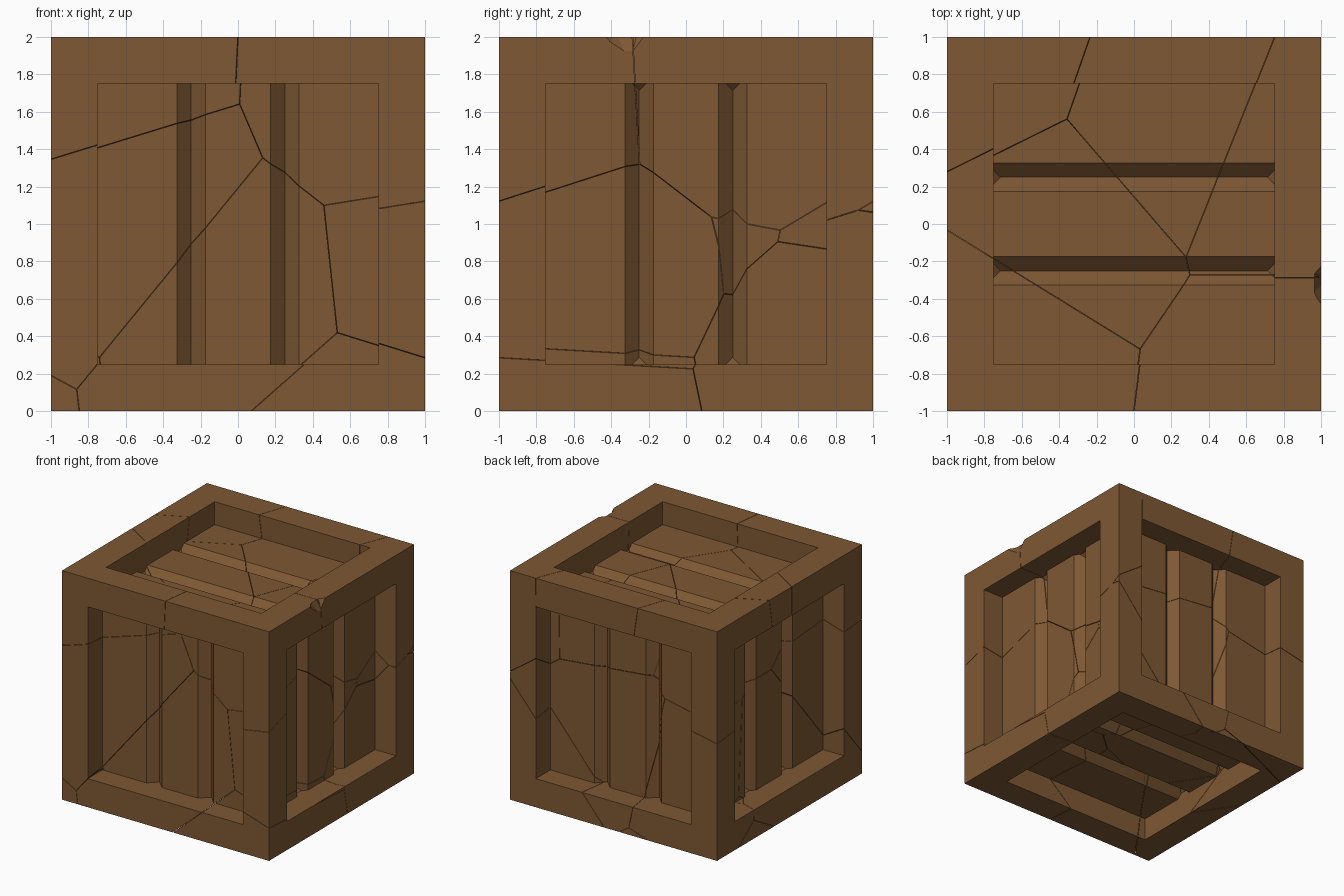
import bpy, bmesh
from math import pi
from mathutils import Vector, Matrix

if "Cube" in bpy.data.objects:
    bpy.data.objects.remove(bpy.data.objects["Cube"])

wood = bpy.data.materials.new("wood")
wood.diffuse_color = (0.21, 0.098, 0.034, 1)
wood.use_nodes = True
wood.node_tree.nodes["Principled BSDF"].inputs["Base Color"].default_value = wood.diffuse_color


def add_object(name, bm):
    bmesh.ops.recalc_face_normals(bm, faces=bm.faces)
    me = bpy.data.meshes.new(name)
    bm.to_mesh(me)
    bm.free()
    me.materials.append(wood)
    ob = bpy.data.objects.new(name, me)
    bpy.context.collection.objects.link(ob)
    return ob


def boolean(ob, other, operation):
    mod = ob.modifiers.new("cut", 'BOOLEAN')
    mod.operation, mod.object, mod.solver = operation, other, 'EXACT'
    dg = bpy.context.evaluated_depsgraph_get()
    me = bpy.data.meshes.new_from_object(ob.evaluated_get(dg))
    ob.modifiers.clear()
    ob.data = me


def panel_cutter(bm, mat, tapered):
    """Recess with two V grooves, cut from the front and extruded along z."""
    profile, tips = [(-.75, -1.2), (-.75, -.8)], []
    for c in (-.25, .25):
        profile += [(c - .075, -.8), (c - .0375, -.7625)]
        tips.append(len(profile))
        profile += [(c, -.725), (c + .0375, -.7625), (c + .075, -.8)]
    profile += [(.75, -.8), (.75, -1.2)]
    n, rings = len(profile), []
    for s in (-1, 1):
        ring = []
        for i, (x, y) in enumerate(profile):
            h = .7125 if tapered and i in tips else .75
            ring.append(bm.verts.new(mat @ Vector((x, y, s * h))))
        rings.append(ring)
        bm.faces.new([v for i, v in enumerate(ring) if i not in tips])
        for i in tips:
            bm.faces.new((ring[i - 1], ring[i], ring[i + 1]))
    a, b = rings
    for i in range(n):
        j = (i + 1) % n
        bm.faces.new((a[i], a[j], b[j], b[i]))


# Solid crate with six recessed, grooved panels
bm = bmesh.new()
bmesh.ops.create_cube(bm, size=2, matrix=Matrix.Translation((0, 0, 1)))
crate = add_object("crate_body", bm)

bm = bmesh.new()
up = Matrix.Translation((0, 0, 1))
for k in range(4):
    panel_cutter(bm, up @ Matrix.Rotation(k * pi / 2, 4, 'Z'), k % 2 == 1)
for s in (-1, 1):
    panel_cutter(bm, up @ Matrix.Rotation(s * pi / 2, 4, 'X') @ Matrix.Rotation(pi / 2, 4, 'Y'), True)
panels = add_object("panel_cutter", bm)
boolean(crate, panels, 'DIFFERENCE')

# Chipped top edge on the right
bm = bmesh.new()
for p in ((1.03, -.17, 2.03), (.95, -.26, 2.03), (.95, -.38, 2.03),
          (1.03, -.5, 2.03), (1.03, -.3, 1.86), (1.03, -.42, 1.94)):
    bm.verts.new(p)
bmesh.ops.convex_hull(bm, input=bm.verts)
chip = add_object("chip_cutter", bm)
boolean(crate, chip, 'DIFFERENCE')

# Cracks: split the crate into cells around these centres
centres = [Vector(c) for c in (
    (-.75, -.6, 1.75), (.8, -.8, 1.68), (-.55, -.65, 1.1), (0, -.6, .65),
    (.95, -.5, .75), (.68, -.55, -.12), (.8, .26, 1.74), (.8, .76, .15),
    (-.38, 0, 1.75), (.2, .5, 1.75), (-.8, .85, 1.6), (-.6, .75, .6),
    (.1, .85, .75), (-.85, 0, .55), (-.4, .3, .02), (.1, .1, .9))]
gap = .0015
for i, c in enumerate(centres):
    bm = bmesh.new()
    bmesh.ops.create_cube(bm, size=2.4, matrix=up)
    for other in centres:
        if other is c:
            continue
        no = (other - c).normalized()
        cut = bmesh.ops.bisect_plane(bm, geom=bm.verts[:] + bm.edges[:] + bm.faces[:],
                                     plane_co=(c + other) / 2 - no * gap, plane_no=no,
                                     clear_outer=True)
        rim = [e for e in cut["geom_cut"] if isinstance(e, bmesh.types.BMEdge)]
        if rim:
            bmesh.ops.holes_fill(bm, edges=rim, sides=0)
    piece = add_object(f"crate_piece_{i + 1}", bm)
    boolean(piece, crate, 'INTERSECT')

for helper in (crate, panels, chip):
    bpy.data.objects.remove(helper)
